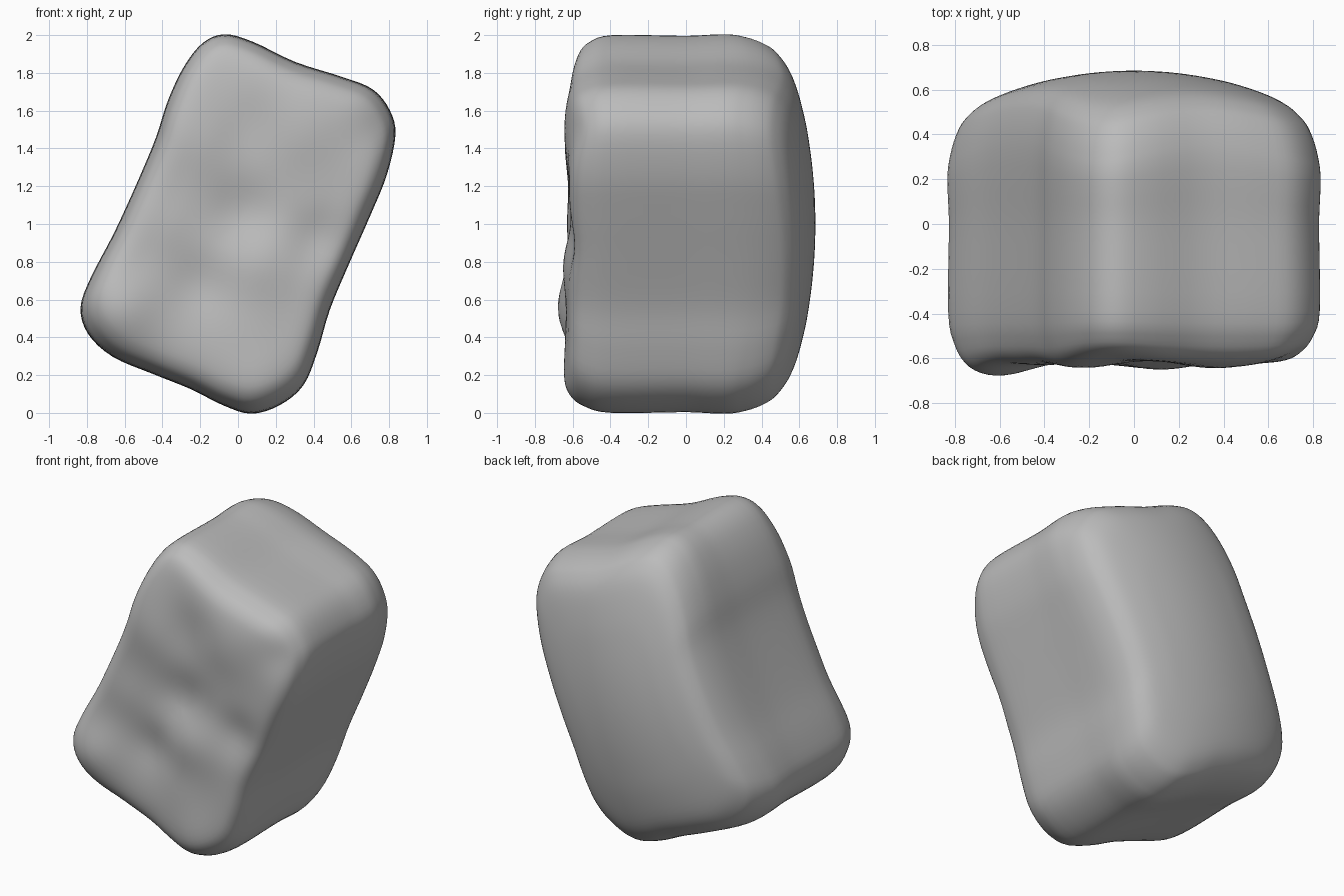
import bpy, bmesh, math
from mathutils import Vector

cube = bpy.data.objects.get("Cube")
if cube:
    bpy.data.objects.remove(cube)

TILT = math.radians(22)


def spline(points, count, closed):
    """Evenly sampled smooth curve through 2D points."""
    n = len(points)
    spans = n if closed else n - 1

    def get(i):
        return Vector(points[i % n] if closed else points[min(max(i, 0), n - 1)])

    out = []
    for k in range(count):
        u = k * spans / (count if closed else count - 1)
        i = min(int(u), spans - 1)
        t = u - i
        a, b, c, d = (get(i + j) for j in (-1, 0, 1, 2))
        out.append(0.5 * (2 * b + (c - a) * t + (2 * a - 5 * b + 4 * c - d) * t ** 2
                          + (3 * b - a - 3 * c + d) * t ** 3))
    return out


# Tilted rounded outline, seen from the front (x, z)
outline = spline([
    (-.07, 2), (.08, 1.96), (.3, 1.855), (.55, 1.775), (.71, 1.71), (.8, 1.6),
    (.83, 1.47), (.785, 1.26), (.7, 1.05), (.59, .8), (.485, .55), (.42, .33),
    (.345, .15), (.22, .045), (.07, 0), (-.08, .045), (-.25, .13), (-.45, .21),
    (-.66, .3), (-.79, .42), (-.83, .56), (-.775, .72), (-.655, .95), (-.54, 1.2),
    (-.435, 1.45), (-.37, 1.65), (-.285, 1.83), (-.185, 1.955)], 112, True)

# Front-to-back section (scale of outline, y) before the back is domed
section = spline([
    (0, -.62), (.2, -.62), (.4, -.62), (.6, -.62), (.8, -.616), (.905, -.588),
    (.965, -.522), (1, -.39), (.996, 0), (1.003, .25), (1.003, .4), (.988, .515),
    (.95, .6), (.9, .645), (.8, .676), (.6, .685), (.4, .685), (.2, .685),
    (0, .685)], 73, False)

# Soft swellings and hollows on the front (x, z, radius, height)
dents = [(-.62, .55, .2, .06), (.1, .8, .21, .035), (.03, 1.05, .18, -.045),
         (-.2, .68, .17, -.035), (.42, .92, .15, -.035), (-.2, 1.45, .2, .025),
         (.04, 1.5, .18, -.02), (.35, 1.5, .2, .025), (-.4, 1.0, .15, .01),
         (.05, .4, .2, .015), (.12, .12, .2, .03), (-.1, 1.88, .2, -.025),
         (.78, 1.5, .15, -.035)]


def place(scale, y, p):
    x, dz = p.x * scale, (p.y - 1) * scale
    # Dome the back along and across the tilted axis
    along = x * math.sin(TILT) + dz * math.cos(TILT)
    across = x * math.cos(TILT) - dz * math.sin(TILT)
    back = min(max(y / .5, 0), 1)
    front = min(max((-y - .35) / .25, 0), 1)
    y -= back * (.167 * along ** 2 + .335 * across ** 2)
    for cx, cz, r, h in dents:
        y -= front * h * math.exp(-((x - cx) ** 2 + (1 + dz - cz) ** 2) / r ** 2)
    return x, y, 1 + dz


# Loft the block
bm = bmesh.new()
centre = Vector((0, 1))
first = bm.verts.new(place(0, section[0].y, centre))
last = bm.verts.new(place(0, section[-1].y, centre))
rings = [[bm.verts.new(place(s.x, s.y, p)) for p in outline] for s in section[1:-1]]
n = len(outline)
for i in range(n):
    j = (i + 1) % n
    bm.faces.new((first, rings[0][i], rings[0][j]))
    bm.faces.new((last, rings[-1][j], rings[-1][i]))
    for a, b in zip(rings, rings[1:]):
        bm.faces.new((a[i], b[i], b[j], a[j]))
bmesh.ops.recalc_face_normals(bm, faces=bm.faces)
for f in bm.faces:
    f.smooth = True
mesh = bpy.data.meshes.new("rounded_block")
bm.to_mesh(mesh)
bm.free()

# Plain grey
grey = bpy.data.materials.new("plain_grey")
grey.use_nodes = True
grey.diffuse_color = (.5, .5, .5, 1)
grey.node_tree.nodes["Principled BSDF"].inputs["Base Color"].default_value = (.5, .5, .5, 1)
mesh.materials.append(grey)

block = bpy.data.objects.new("rounded_block", mesh)
bpy.context.collection.objects.link(block)
